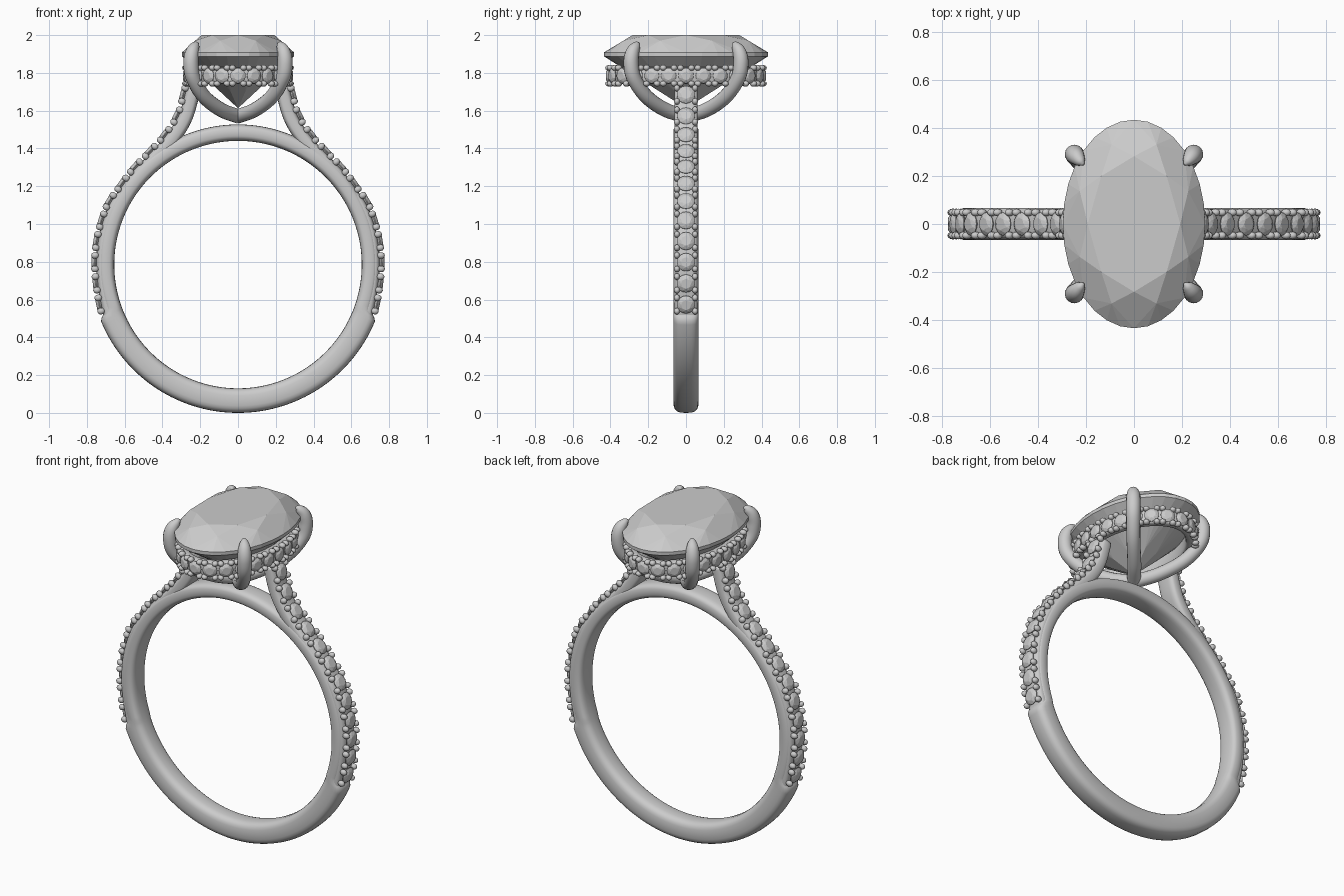
import bpy, bmesh
from math import sin, cos, pi, radians, copysign
from mathutils import Vector, Matrix

if "Cube" in bpy.data.objects:
    bpy.data.objects.remove(bpy.data.objects["Cube"])

grey = bpy.data.materials.new("plain_grey")
grey.use_nodes = True
grey.diffuse_color = (0.6, 0.6, 0.6, 1)
grey.node_tree.nodes["Principled BSDF"].inputs["Base Color"].default_value = (0.6, 0.6, 0.6, 1)


def finish(name, bm, smooth):
    bmesh.ops.recalc_face_normals(bm, faces=bm.faces[:])
    for f in bm.faces:
        f.smooth = smooth
    mesh = bpy.data.meshes.new(name)
    bm.to_mesh(mesh)
    bm.free()
    mesh.materials.append(grey)
    ob = bpy.data.objects.new(name, mesh)
    bpy.context.collection.objects.link(ob)
    return ob


def spline(points, steps=12):
    """Smooth curve through points of any dimension."""
    p = [Vector(q) for q in points]
    p = [p[0] * 2 - p[1]] + p + [p[-1] * 2 - p[-2]]
    out = []
    for i in range(1, len(p) - 2):
        a, b, c, d = p[i - 1:i + 3]
        for s in range(steps):
            t = s / steps
            out.append((b * 2 + (c - a) * t + (a * 2 - b * 5 + c * 4 - d) * t**2
                        + (b * 3 - a - c * 3 + d) * t**3) * 0.5)
    return out + [p[-2]]


def resample(path, count):
    """Points at equal distances along a path, both ends included."""
    run = [0.0]
    for a, b in zip(path, path[1:]):
        run.append(run[-1] + (b - a).length)
    out, i = [], 0
    for k in range(count):
        d = run[-1] * k / (count - 1)
        while i < len(path) - 2 and run[i + 1] < d:
            i += 1
        out.append(path[i].lerp(path[i + 1], (d - run[i]) / (run[i + 1] - run[i])))
    return out


def rounded(power, n=24):
    """Unit section: power 1 is a circle, smaller is squarer."""
    def c(v):
        return copysign(abs(v) ** power, v)
    return [(c(cos(2 * pi * i / n)), c(sin(2 * pi * i / n))) for i in range(n)]


def sweep(bm, frames, section, closed=False):
    rings = [[bm.verts.new(c + u * a + v * b) for a, b in section] for c, u, v in frames]
    n = len(section)
    for i in range(len(rings) if closed else len(rings) - 1):
        r, q = rings[i], rings[(i + 1) % len(rings)]
        for j in range(n):
            bm.faces.new((r[j], r[(j + 1) % n], q[(j + 1) % n], q[j]))
    if not closed:
        bm.faces.new(rings[0])
        bm.faces.new(rings[-1])


def add_gem(bm, m, table, crown, girdle, pavilion, per):
    """Eight-fold brilliant cut of unit radius, top of girdle at height 0."""
    def ring(r, z, n, shift=0.0):
        return [bm.verts.new(m @ Vector((r * cos(2 * pi * (i + shift) / n),
                                         r * sin(2 * pi * (i + shift) / n), z))) for i in range(n)]
    half = cos(pi / 8)
    rk, rl = (1 + table) / 2, 0.35
    n = 8 * per
    top = ring(table, crown, 8)
    kite = ring(rk, crown * (1 - rk * half) / (1 - table), 8, 0.5)
    upper, lower = ring(1, 0, n), ring(1, -girdle, n)
    low = ring(rl, -girdle - pavilion * (1 - rl * half), 8, 0.5)
    tip = bm.verts.new(m @ Vector((0, 0, -girdle - pavilion)))
    bm.faces.new(top)
    for k in range(8):
        bm.faces.new((top[k], top[(k + 1) % 8], kite[k]))
        bm.faces.new((top[k], kite[k - 1], upper[k * per], kite[k]))
        bm.faces.new((tip, low[k - 1], lower[k * per], low[k]))
        for j in range(k * per, (k + 1) * per):
            j2 = (j + 1) % n
            bm.faces.new((kite[k], upper[j], upper[j2]))
            bm.faces.new((upper[j], lower[j], lower[j2], upper[j2]))
            bm.faces.new((low[k], lower[j], lower[j2]))


def set_stone(gems, beads, pos, along, out, radius, reach):
    """One small gem facing out, held by four beads at its corners."""
    side = out.cross(along)
    m = Matrix((along, side, out)).transposed().to_4x4()
    m.translation = pos
    add_gem(gems, m @ Matrix.Translation((0, 0, -0.014)) @ Matrix.Scale(radius, 4), 0.55, 0.3, 0.06, 0.75, 2)
    for a in (-1, 1):
        for b in (-1, 1):
            spot = Matrix.Translation((a * reach[0], b * reach[1], -0.018))
            bmesh.ops.create_icosphere(beads, subdivisions=2, radius=1,
                                       matrix=m @ spot @ Matrix.Diagonal((0.018, 0.016, 0.021, 1)))


Y, Z = Vector((0, 1, 0)), Vector((0, 0, 1))

# Finger band: thicker plain lower part, thinner above where stones begin
bm = bmesh.new()
frames = []
hub = Vector((0, 0, 0.785))
for i in range(240):
    out = Vector((sin(2 * pi * i / 240), 0, -cos(2 * pi * i / 240)))
    t = min(1, max(0, (hub.z + 0.77 * out.z - 0.50) / 0.03))
    outer = 0.785 - 0.043 * t
    frames.append((hub + out * (outer + 0.655) / 2, Y * 0.067, out * (outer - 0.655) / 2))
sweep(bm, frames, rounded(0.65), closed=True)
finish("finger_band", bm, True)

# Shoulders rising to the head, with a row of set stones on each
shoulder = [(0.735, 0.50), (0.764, 0.65), (0.775, 0.80), (0.758, 0.95), (0.71, 1.10), (0.645, 1.20),
            (0.57, 1.30), (0.485, 1.39), (0.40, 1.485), (0.335, 1.59), (0.295, 1.73)]
arms, gems, beads = bmesh.new(), bmesh.new(), bmesh.new()
for s in (1, -1):
    path = resample(spline([(x * s, 0, z) for x, z in shoulder]), 97)
    frames = []
    for i, p in enumerate(path):
        along = (path[min(i + 1, 96)] - path[max(i - 1, 0)]).normalized()
        out = Vector((along.z * s, 0, -along.x * s))
        frames.append((p - out * 0.062, Y * 0.062, out * 0.038))
        if i % 8 == 5:
            set_stone(gems, beads, p, along, out, 0.048, (0.036, 0.048))
    sweep(arms, frames, rounded(0.6))
finish("shoulders", arms, True)
finish("shoulder_stones", gems, False)
finish("shoulder_beads", beads, True)

# Oval halo under the centre stone, its stones facing outwards
rail, gems, beads = bmesh.new(), bmesh.new(), bmesh.new()
oval = [Vector((0.293 * cos(radians(a)), 0.425 * sin(radians(a)), 1.785)) for a in range(361)]
path = resample(oval, 97)[:-1]
frames = []
for i, p in enumerate(path):
    along = (path[(i + 1) % 96] - path[i - 1]).normalized()
    out = along.cross(Z)
    frames.append((p - out * 0.046, Z * 0.045, out * 0.026))
    if i % 4 == 0:
        set_stone(gems, beads, p, along, out, 0.041, (0.029, 0.042))
sweep(rail, frames, rounded(0.5, 16), closed=True)
finish("halo_rail", rail, True)
finish("halo_stones", gems, False)
finish("halo_beads", beads, True)

# Four tapering claws that meet under the stone (x, y, z, radius)
claw = [(0, 0, 1.57, 0.038), (0.09, 0.11, 1.605, 0.038), (0.18, 0.21, 1.675, 0.038),
        (0.236, 0.275, 1.77, 0.039), (0.249, 0.291, 1.85, 0.04), (0.242, 0.283, 1.91, 0.036),
        (0.225, 0.262, 1.945, 0.023), (0.212, 0.248, 1.957, 0.006)]
bm = bmesh.new()
for sx in (1, -1):
    for sy in (1, -1):
        pts = spline([(x * sx, y * sy, z, r) for x, y, z, r in claw], 8)
        side = Vector((-0.76 * sy, 0.65 * sx, 0)).normalized()
        frames = []
        for i, p in enumerate(pts):
            along = (pts[min(i + 1, len(pts) - 1)] - pts[max(i - 1, 0)]).to_3d().normalized()
            frames.append((p.to_3d(), side * p.w, along.cross(side).normalized() * p.w))
        sweep(bm, frames, rounded(1, 16))
finish("claws", bm, True)

# Large oval centre stone
bm = bmesh.new()
add_gem(bm, Matrix.Translation((0, 0, 1.908)) @ Matrix.Diagonal((0.297, 0.435, 1, 1)),
        0.65, 0.092, 0.02, 0.275, 4)
finish("centre_stone", bm, False)
